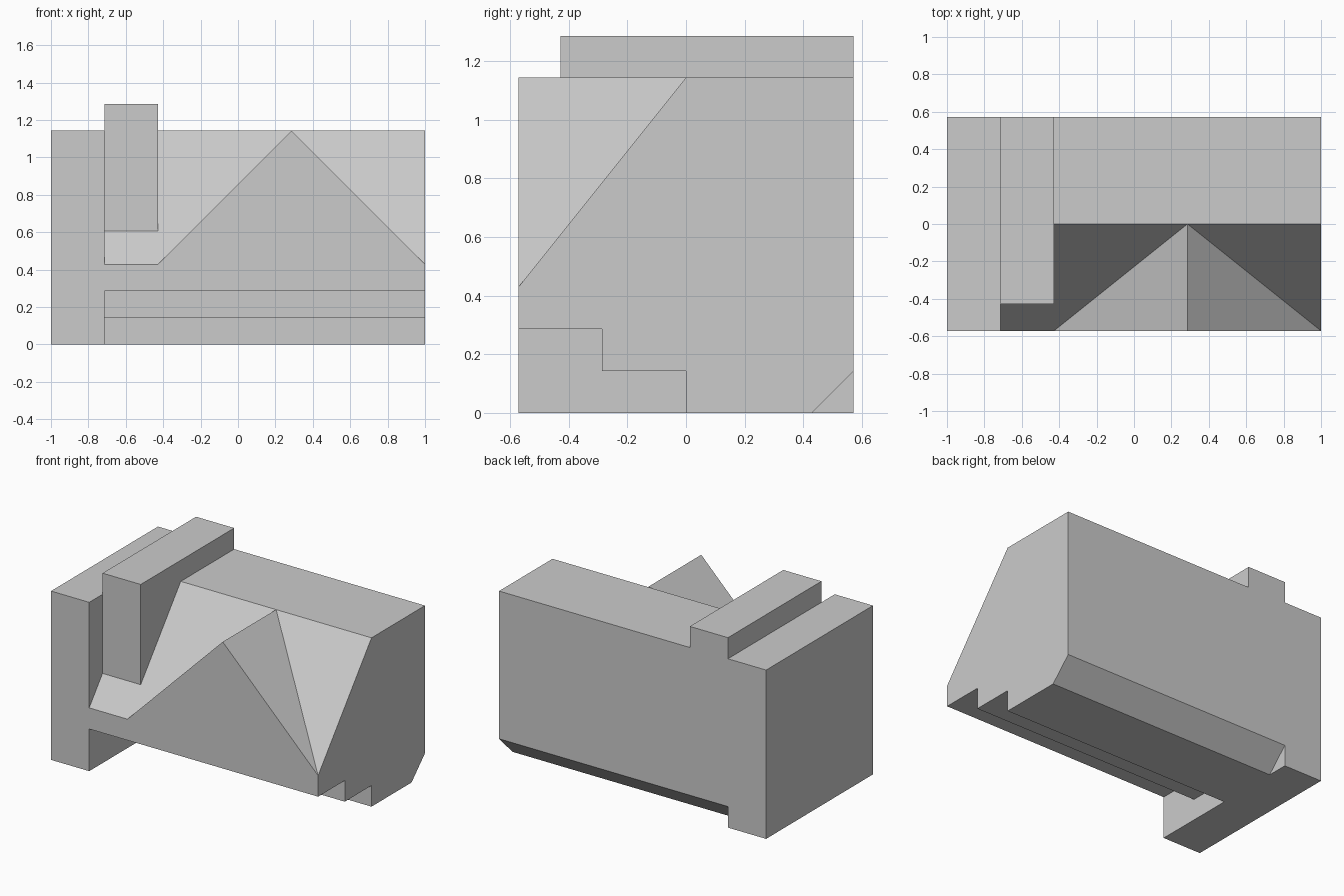
import bpy, bmesh

if "Cube" in bpy.data.objects:
    bpy.data.objects.remove(bpy.data.objects["Cube"])

U = 1 / 7  # all dimensions lie on a 1/7 unit grid


def finish(name, bm):
    bmesh.ops.recalc_face_normals(bm, faces=bm.faces)
    mesh = bpy.data.meshes.new(name)
    bm.to_mesh(mesh)
    bm.free()
    obj = bpy.data.objects.new(name, mesh)
    bpy.context.collection.objects.link(obj)
    return obj


def extrude_x(name, profile, x0, x1):
    """Extrude a (y, z) profile from x0 to x1, in grid units."""
    bm = bmesh.new()
    face = bm.faces.new([bm.verts.new((x0 * U, y * U, z * U)) for y, z in profile])
    ext = bmesh.ops.extrude_face_region(bm, geom=[face], use_keep_orig=True)
    verts = [g for g in ext["geom"] if isinstance(g, bmesh.types.BMVert)]
    bmesh.ops.translate(bm, verts=verts, vec=((x1 - x0) * U, 0, 0))
    return finish(name, bm)


# Full-height slab at the left end
extrude_x("end_slab", [(-4, 0), (4, 0), (4, 8), (-4, 8)], -7, -5)

# Main body: sloped front, stepped underside, chamfered lower back edge
extrude_x("sloped_body", [(-4, 2), (-2, 2), (-2, 1), (0, 1), (0, 0), (3, 0),
                          (4, 1), (4, 8), (0, 8), (-4, 3)], -5, 7)

# Raised bar resting on the slope and the top
extrude_x("raised_bar", [(-3, 4.25), (0, 8), (4, 8), (4, 9), (-3, 9)], -5, -3)

# Gable dormer projecting from the slope
bm = bmesh.new()
for x, y, z in [(-3, -4, 3), (7, -4, 3), (2, -4, 8), (2, 0, 8)]:
    bm.verts.new((x * U, y * U, z * U))
bmesh.ops.convex_hull(bm, input=bm.verts)
finish("gable_dormer", bm)
